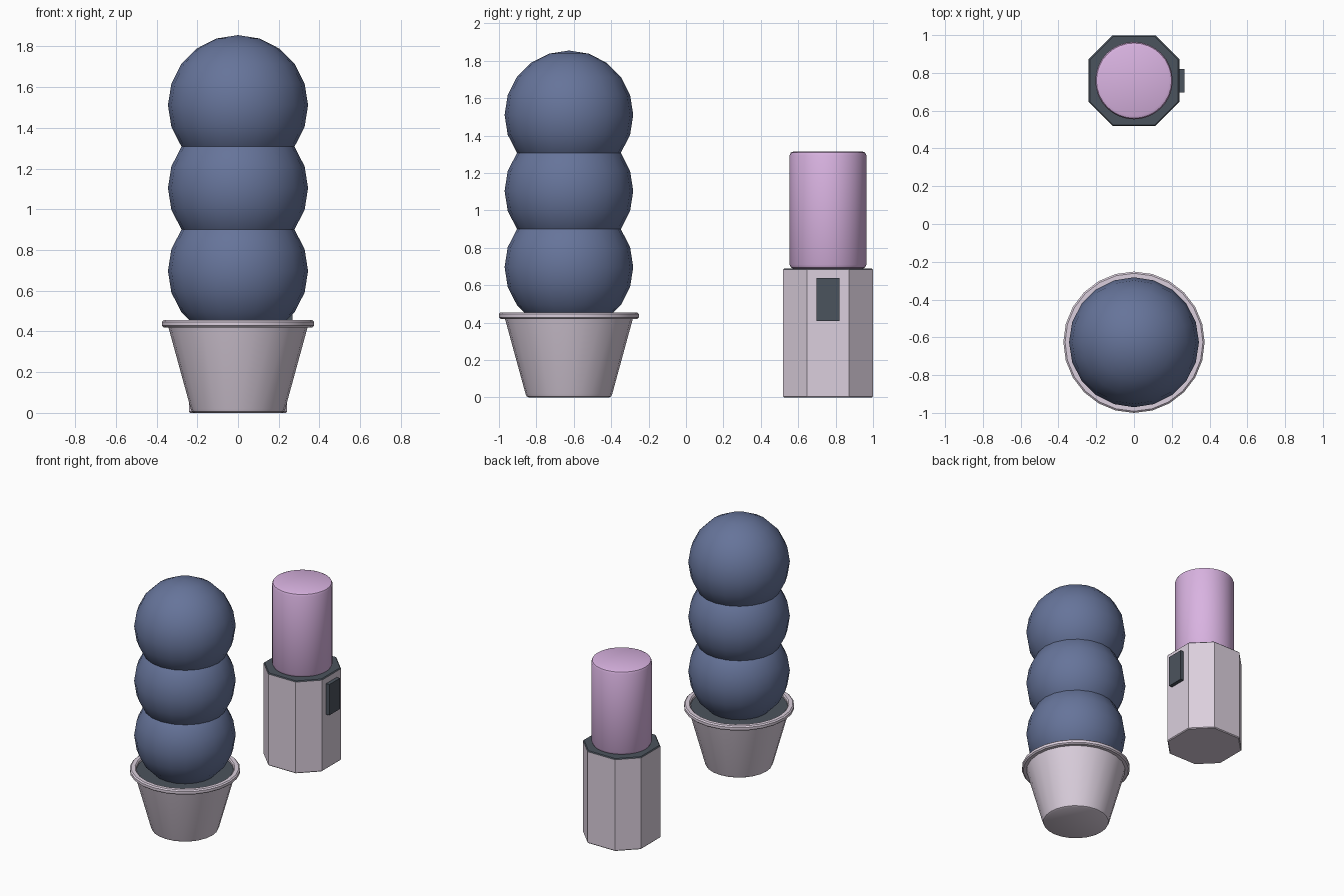
import bpy, bmesh, math

if "Cube" in bpy.data.objects:
    bpy.data.objects.remove(bpy.data.objects["Cube"])

POT_Y, BOTTLE_Y = -0.626, 0.759


def srgb_mat(name, rgb):
    m = bpy.data.materials.new(name)
    m.diffuse_color = [(c / 255 / 12.92 if c < 11 else ((c / 255 + 0.055) / 1.055) ** 2.4) for c in rgb] + [1]
    m.use_nodes = True
    m.node_tree.nodes["Principled BSDF"].inputs["Base Color"].default_value = m.diffuse_color
    return m


BLUE = srgb_mat("slate blue", (102, 116, 154))
PALE = srgb_mat("pale mauve", (219, 207, 221))
PINK = srgb_mat("orchid pink", (217, 179, 225))
DARK = srgb_mat("charcoal", (75, 83, 93))


def finish(name, bm, mats, loc, angle=35):
    bmesh.ops.recalc_face_normals(bm, faces=bm.faces)
    me = bpy.data.meshes.new(name)
    bm.to_mesh(me)
    bm.free()
    ob = bpy.data.objects.new(name, me)
    ob.location = loc
    for m in mats:
        me.materials.append(m)
    bpy.context.collection.objects.link(ob)
    bpy.ops.object.select_all(action='DESELECT')
    ob.select_set(True)
    bpy.context.view_layer.objects.active = ob
    if angle:
        bpy.ops.object.shade_smooth_by_angle(angle=math.radians(angle))
    return ob


def lathe(name, profile, mat, y, sides, closed=False):
    """Revolve (radius, z) points; cap both ends unless the profile is a loop."""
    bm = bmesh.new()
    rings = [[bm.verts.new((r * math.cos(2 * math.pi * i / sides), r * math.sin(2 * math.pi * i / sides), z))
              for i in range(sides)] for r, z in profile]
    pairs = list(zip(rings, rings[1:]))
    if closed:
        pairs.append((rings[-1], rings[0]))
    else:
        bm.faces.new(rings[0])
        bm.faces.new(rings[-1])
    for a, b in pairs:
        for i in range(sides):
            j = (i + 1) % sides
            bm.faces.new((a[i], a[j], b[j], b[i]))
    return finish(name, bm, [mat], (0, y, 0))


# pot, rim and soil
lathe("pot", [(0.215, 0), (0.226, 0.006), (0.232, 0.02), (0.343, 0.425)], PALE, POT_Y, 24)
lathe("pot_rim", [(0.33, 0.42), (0.365, 0.42), (0.374, 0.428), (0.374, 0.447),
                  (0.365, 0.455), (0.338, 0.455), (0.33, 0.447)], PALE, POT_Y, 24, True)
lathe("soil", [(0.325, 0.40), (0.332, 0.432)], DARK, POT_Y, 24)

# three stacked balls
for i, z in enumerate((0.697, 1.104, 1.511)):
    bm = bmesh.new()
    bmesh.ops.create_uvsphere(bm, u_segments=20, v_segments=10, radius=0.344)
    finish(f"ball_{i + 1}", bm, [BLUE], (0, POT_Y, z), 60)

# eight-sided base with dark top
bm = bmesh.new()
h, f = 0.24, 0.113
outline = [(h, -f), (h, f), (f, h), (-f, h), (-h, f), (-h, -f), (-f, -h), (f, -h)]
face = bm.faces.new([bm.verts.new((x, y, 0)) for x, y in outline])
top = bmesh.ops.extrude_face_region(bm, geom=[face])["geom"]
bmesh.ops.translate(bm, vec=(0, 0, 0.69), verts=[v for v in top if isinstance(v, bmesh.types.BMVert)])
rim = [e for e in bm.edges if abs(e.verts[0].co.z - e.verts[1].co.z) < 0.01]
bmesh.ops.bevel(bm, geom=rim, offset=0.006, segments=1, affect='EDGES')
bm.normal_update()
for p in bm.faces:
    p.material_index = int(p.calc_center_median().z > 0.68)
finish("octagonal_base", bm, [PALE, DARK], (0, BOTTLE_Y, 0), 0)

# pink cylinder with rounded ends
lathe("cylinder_top", [(0.183, 0.688), (0.197, 0.694), (0.205, 0.71), (0.205, 1.295),
                       (0.199, 1.309), (0.185, 1.315)], PINK, BOTTLE_Y, 32)

# side button
bm = bmesh.new()
bmesh.ops.create_cube(bm, size=1)
bmesh.ops.scale(bm, vec=(0.04, 0.125, 0.23), verts=bm.verts)
finish("side_button", bm, [DARK], (0.247, BOTTLE_Y, 0.524), 0)
